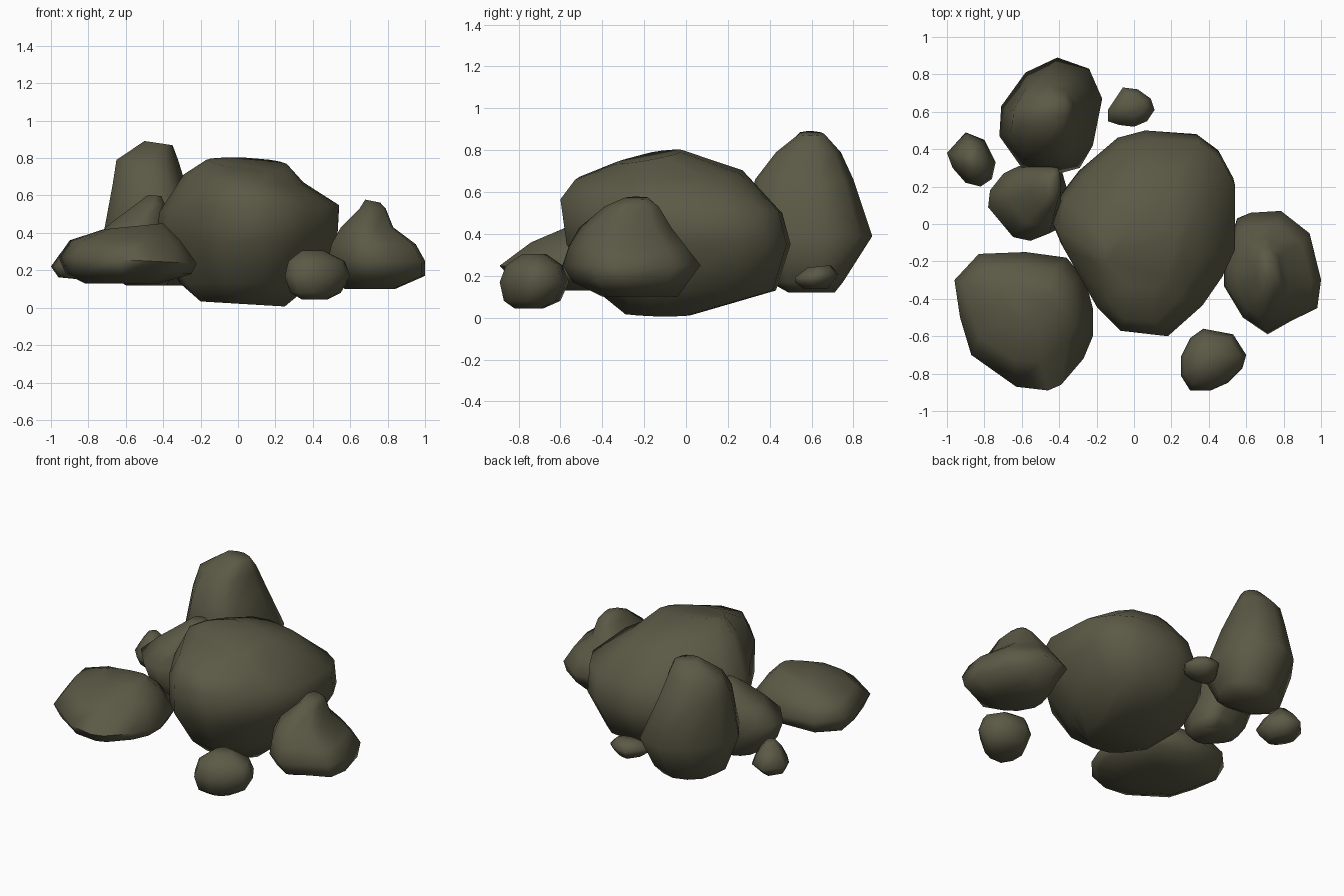
import bpy
import bmesh
import math

cube = bpy.data.objects.get("Cube")
if cube:
    bpy.data.objects.remove(cube, do_unlink=True)

stone = bpy.data.materials.new("mossy_grey_stone")
stone.use_nodes = True
COLOUR = (0.105, 0.10, 0.06, 1.0)
stone.diffuse_color = COLOUR
shader = stone.node_tree.nodes["Principled BSDF"]
shader.inputs["Base Color"].default_value = COLOUR
shader.inputs["Roughness"].default_value = 0.9


def layer(z, left, right, front, back, tilt_x=0.0, tilt_y=0.0):
    """One horizontal slice of a rock: its box and the slope of its plane."""
    return z, left, right, front, back, tilt_x, tilt_y


def rock(name, outline, layers):
    """Loft the plan outline through slices fitted to each layer's box."""
    xs, ys = zip(*outline)
    x_min, y_min = min(xs), min(ys)
    width, depth = max(xs) - x_min, max(ys) - y_min
    bm = bmesh.new()
    rings = []
    for z, left, right, front, back, tilt_x, tilt_y in layers:
        ring = []
        for px, py in outline:
            u, v = (px - x_min) / width, (py - y_min) / depth
            x = left + u * (right - left)
            y = front + v * (back - front)
            rise = tilt_x * (u - 0.5) * (right - left) + tilt_y * (v - 0.5) * (back - front)
            ring.append(bm.verts.new((x, y, z + rise)))
        rings.append(ring)
    count = len(outline)
    for low, high in zip(rings, rings[1:]):
        for i in range(count):
            j = (i + 1) % count
            bm.faces.new((low[i], low[j], high[j], high[i]))
    bm.faces.new(rings[0][::-1])
    bm.faces.new(rings[-1])
    bmesh.ops.recalc_face_normals(bm, faces=bm.faces[:])
    mesh = bpy.data.meshes.new(name)
    bm.to_mesh(mesh)
    bm.free()
    mesh.materials.append(stone)
    obj = bpy.data.objects.new(name, mesh)
    bpy.context.collection.objects.link(obj)
    bpy.ops.object.select_all(action="DESELECT")
    obj.select_set(True)
    bpy.context.view_layer.objects.active = obj
    bpy.ops.object.shade_smooth_by_angle(angle=math.radians(80))


# Large boulder in the middle
rock("main_boulder",
     [(.06, .5), (-.09, .46), (-.3, .28), (-.4, .15), (-.45, 0), (-.4, -.12), (-.22, -.44),
      (-.09, -.57), (.17, -.6), (.36, -.43), (.47, -.27), (.54, -.12), (.54, .24), (.46, .39), (.34, .48)],
     [layer(z=.02, left=-.2, right=.25, front=-.29, back=.03, tilt_x=-.06),
      layer(z=.13, left=-.31, right=.4, front=-.43, back=.43),
      layer(z=.35, left=-.44, right=.53, front=-.57, back=.5),
      layer(z=.53, left=-.42, right=.54, front=-.6, back=.46, tilt_x=.03, tilt_y=-.06),
      layer(z=.685, left=-.29, right=.35, front=-.53, back=.27, tilt_x=-.08, tilt_y=.05),
      layer(z=.77, left=-.17, right=.26, front=-.34, back=-.02, tilt_x=-.08, tilt_y=.2)])

# Tall upright rock behind
rock("tall_back_rock",
     [(-.41, .89), (-.58, .81), (-.71, .63), (-.72, .47), (-.6, .3), (-.4, .27),
      (-.29, .3), (-.22, .42), (-.17, .67), (-.24, .83)],
     [layer(z=.12, left=-.56, right=-.28, front=.49, back=.71),
      layer(z=.17, left=-.65, right=-.21, front=.4, back=.75),
      layer(z=.39, left=-.72, right=-.17, front=.27, back=.89),
      layer(z=.66, left=-.67, right=-.28, front=.33, back=.8),
      layer(z=.79, left=-.65, right=-.32, front=.43, back=.74),
      layer(z=.88, left=-.5, right=-.35, front=.54, back=.66, tilt_x=-.15)])

# Wide flat rock at the front
rock("flat_front_rock",
     [(-.58, -.15), (-.83, -.16), (-.96, -.3), (-.93, -.5), (-.87, -.7), (-.63, -.87), (-.46, -.89),
      (-.39, -.86), (-.27, -.72), (-.22, -.6), (-.22, -.45), (-.26, -.3), (-.36, -.18)],
     [layer(z=.13, left=-.82, right=-.42, front=-.66, back=-.3),
      layer(z=.18, left=-.92, right=-.25, front=-.83, back=-.2),
      layer(z=.255, left=-.96, right=-.22, front=-.89, back=-.15, tilt_x=-.05),
      layer(z=.36, left=-.9, right=-.31, front=-.74, back=-.22),
      layer(z=.435, left=-.72, right=-.4, front=-.55, back=-.33, tilt_x=.1)])

# Pointed rock leaning on the boulder
rock("leaning_rock",
     [(-.5, .33), (-.62, .31), (-.7, .27), (-.77, .18), (-.78, .09), (-.65, -.07),
      (-.56, -.09), (-.46, -.05), (-.4, .1), (-.4, .2), (-.43, .32)],
     [layer(z=.12, left=-.6, right=-.38, front=.03, back=.25),
      layer(z=.17, left=-.68, right=-.36, front=-.03, back=.29),
      layer(z=.25, left=-.74, right=-.36, front=-.07, back=.31),
      layer(z=.36, left=-.78, right=-.39, front=-.09, back=.33),
      layer(z=.46, left=-.67, right=-.39, front=-.01, back=.32),
      layer(z=.55, left=-.55, right=-.39, front=.08, back=.3),
      layer(z=.6, left=-.48, right=-.41, front=.15, back=.26, tilt_x=-.1)])

# Peaked rock with a flared foot
rock("peaked_side_rock",
     [(.78, .07), (.62, .06), (.55, .03), (.48, -.2), (.48, -.33), (.58, -.5),
      (.71, -.59), (.83, -.52), (.97, -.45), (.99, -.3), (.93, -.05)],
     [layer(z=.1, left=.57, right=.84, front=-.4, back=-.04),
      layer(z=.17, left=.52, right=1, front=-.54, back=.01),
      layer(z=.25, left=.48, right=1, front=-.59, back=.07),
      layer(z=.34, left=.5, right=.95, front=-.56, back=0),
      layer(z=.43, left=.55, right=.83, front=-.51, back=-.07),
      layer(z=.53, left=.65, right=.79, front=-.39, back=-.13),
      layer(z=.57, left=.68, right=.76, front=-.3, back=-.18, tilt_x=-.2)])

# Small round rock at the front
rock("small_front_rock",
     [(.37, -.55), (.3, -.6), (.25, -.7), (.25, -.8), (.3, -.88), (.41, -.88),
      (.5, -.84), (.58, -.76), (.6, -.69), (.53, -.58)],
     [layer(z=.045, left=.34, right=.48, front=-.82, back=-.68),
      layer(z=.08, left=.28, right=.55, front=-.87, back=-.6),
      layer(z=.17, left=.25, right=.6, front=-.89, back=-.56),
      layer(z=.25, left=.27, right=.57, front=-.86, back=-.59),
      layer(z=.305, left=.34, right=.46, front=-.78, back=-.67)])

# Small outer rock
rock("small_outer_rock",
     [(-.9, .49), (-1, .38), (-.97, .3), (-.9, .22), (-.82, .2), (-.76, .24),
      (-.74, .33), (-.8, .45)],
     [layer(z=.155, left=-.96, right=-.81, front=.25, back=.42, tilt_x=-.1),
      layer(z=.22, left=-1, right=-.74, front=.2, back=.49),
      layer(z=.29, left=-.95, right=-.78, front=.24, back=.44),
      layer(z=.35, left=-.9, right=-.83, front=.3, back=.38)])

# Small pebble at the back
rock("back_pebble",
     [(-.06, .73), (-.14, .61), (-.14, .55), (-.08, .53), (0, .52), (.07, .55),
      (.11, .61), (.09, .67), (.02, .72)],
     [layer(z=.14, left=-.09, right=.06, front=.56, back=.68),
      layer(z=.17, left=-.13, right=.1, front=.52, back=.71),
      layer(z=.2, left=-.14, right=.11, front=.52, back=.73, tilt_y=.08),
      layer(z=.245, left=-.08, right=.06, front=.58, back=.69, tilt_y=.1)])
